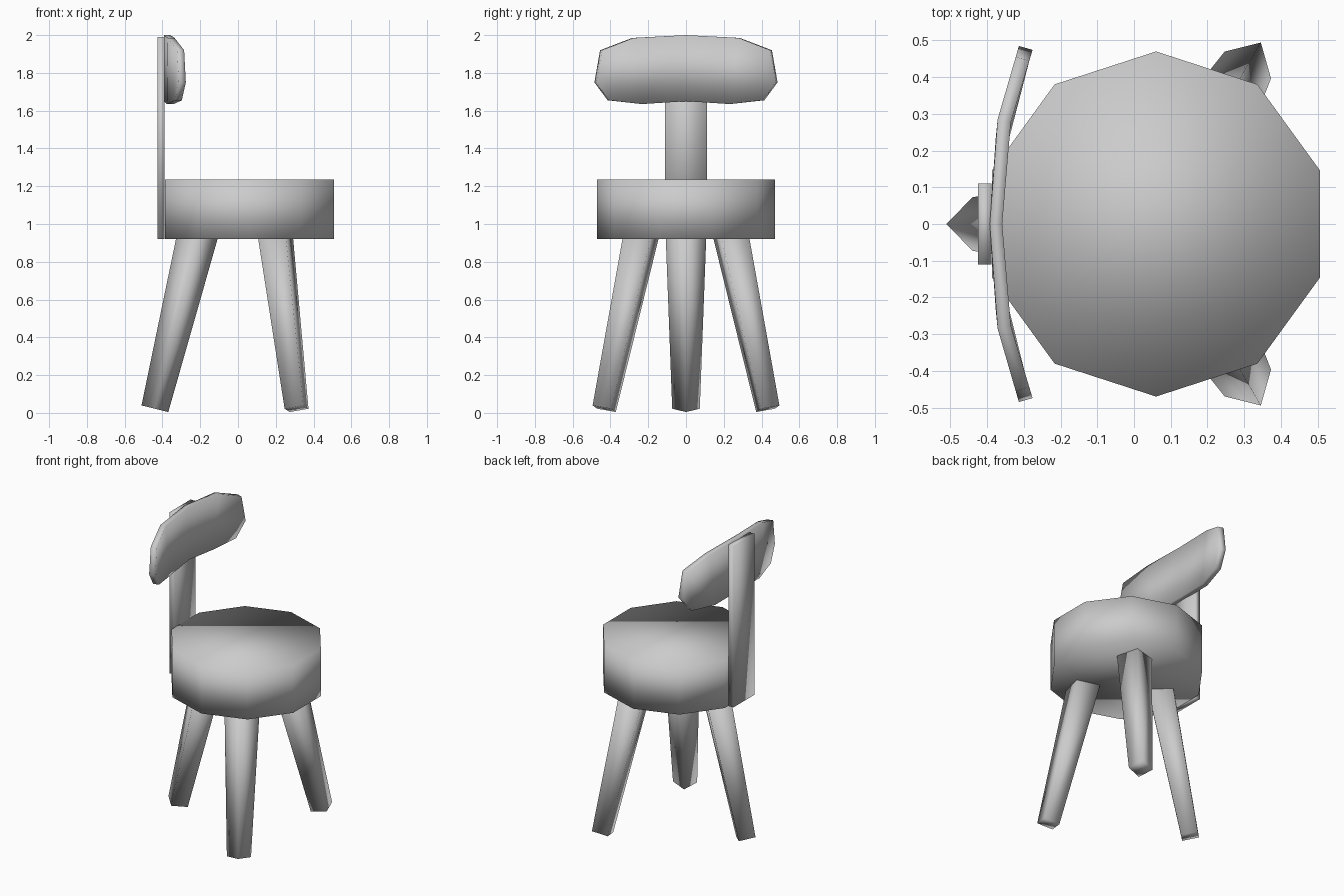
import bpy, bmesh, math
from mathutils import Vector, Matrix

if "Cube" in bpy.data.objects:
    bpy.data.objects.remove(bpy.data.objects["Cube"])

CX = 0.06  # seat axis in x

grey = bpy.data.materials.new("plain_grey")
grey.diffuse_color = (0.6, 0.6, 0.6, 1)
grey.use_nodes = True
grey.node_tree.nodes["Principled BSDF"].inputs["Base Color"].default_value = grey.diffuse_color


def make(name, verts, faces):
    """Mesh object with outward normals, smooth shading and the grey material."""
    bm = bmesh.new()
    vs = [bm.verts.new(v) for v in verts]
    for f in faces:
        bm.faces.new([vs[i] for i in f])
    bmesh.ops.recalc_face_normals(bm, faces=bm.faces)
    for f in bm.faces:
        f.smooth = True
    me = bpy.data.meshes.new(name)
    bm.to_mesh(me)
    bm.free()
    me.materials.append(grey)
    ob = bpy.data.objects.new(name, me)
    bpy.context.collection.objects.link(ob)
    return ob


def loft(name, low, high):
    """Closed prism between two matching rings."""
    n = len(low)
    faces = [(i, (i + 1) % n, n + (i + 1) % n, n + i) for i in range(n)]
    faces += [tuple(range(n)), tuple(range(n, 2 * n))]
    return make(name, low + high, faces)


# Ten-sided seat
def seat_ring(z):
    a = [math.pi / 2 + math.tau * i / 10 for i in range(10)]
    return [(CX + 0.47 * math.cos(t), 0.47 * math.sin(t), z) for t in a]


loft("seat", seat_ring(0.92), seat_ring(1.235))


# Flat back post
def post_ring(z):
    return [(-0.425, -0.11, z), (-0.388, -0.11, z), (-0.388, 0.11, z), (-0.425, 0.11, z)]


loft("back_post", post_ring(0.92), post_ring(1.99))

# Three splayed, tapered four-sided legs, ends square to the axis
foot, top = Vector((-0.5, 0, 0.022)), Vector((-0.272, 0, 0.95))
axis = (top - foot).normalized()
side = Vector((0, 1, 0))
out = side.cross(axis)


def leg_ring(c, r, spin):
    pts = [c + r * (out * math.cos(a) + side * math.sin(a))
           for a in (0, math.pi / 2, math.pi, 1.5 * math.pi)]
    return [Vector((CX, 0, 0)) + spin @ p for p in pts]


for i, name in enumerate(("back_leg", "front_leg_right", "front_leg_left")):
    spin = Matrix.Rotation(math.tau * i / 3, 3, 'Z')
    loft(name, leg_ring(foot, 0.073, spin), leg_ring(top, 0.108, spin))


# Curved backrest: outline bent around the sitter, with even thickness
def bend(y):
    y = abs(y)
    return -0.393 + 0.07 * y if y < 0.28 else -0.373 + 0.29 * (y - 0.28)


upper = [(0.455, 1.92), (0.285, 1.985), (0, 2.0)]
lower = [(0.415, 1.655), (0.235, 1.635), (0, 1.65)]
tip = (0.485, 1.75)


def mirror_row(row):
    return row + [(-y, z) for y, z in reversed(row[:-1])]


outline = mirror_row(upper) + [(-tip[0], tip[1])] + mirror_row(lower)[::-1] + [tip]
n = len(outline)
back, front = [], []
for y, z in outline:
    slope = (bend(y + 0.02) - bend(y - 0.02)) / 0.04
    nrm = Vector((1, -slope, 0)).normalized()
    p = Vector((bend(y), y, z))
    back.append(p)
    front.append(p + nrm * (0.034 + 0.01 * abs(y)))
# quads between the top row (0-4) and bottom row (10-6), triangles at the tips
panel = [(i, i + 1, 9 - i, 10 - i) for i in range(4)] + [(4, 5, 6), (0, 10, 11)]
faces = panel + [tuple(n + i for i in f) for f in panel]
faces += [(i, (i + 1) % n, n + (i + 1) % n, n + i) for i in range(n)]
make("backrest", back + front, faces)
